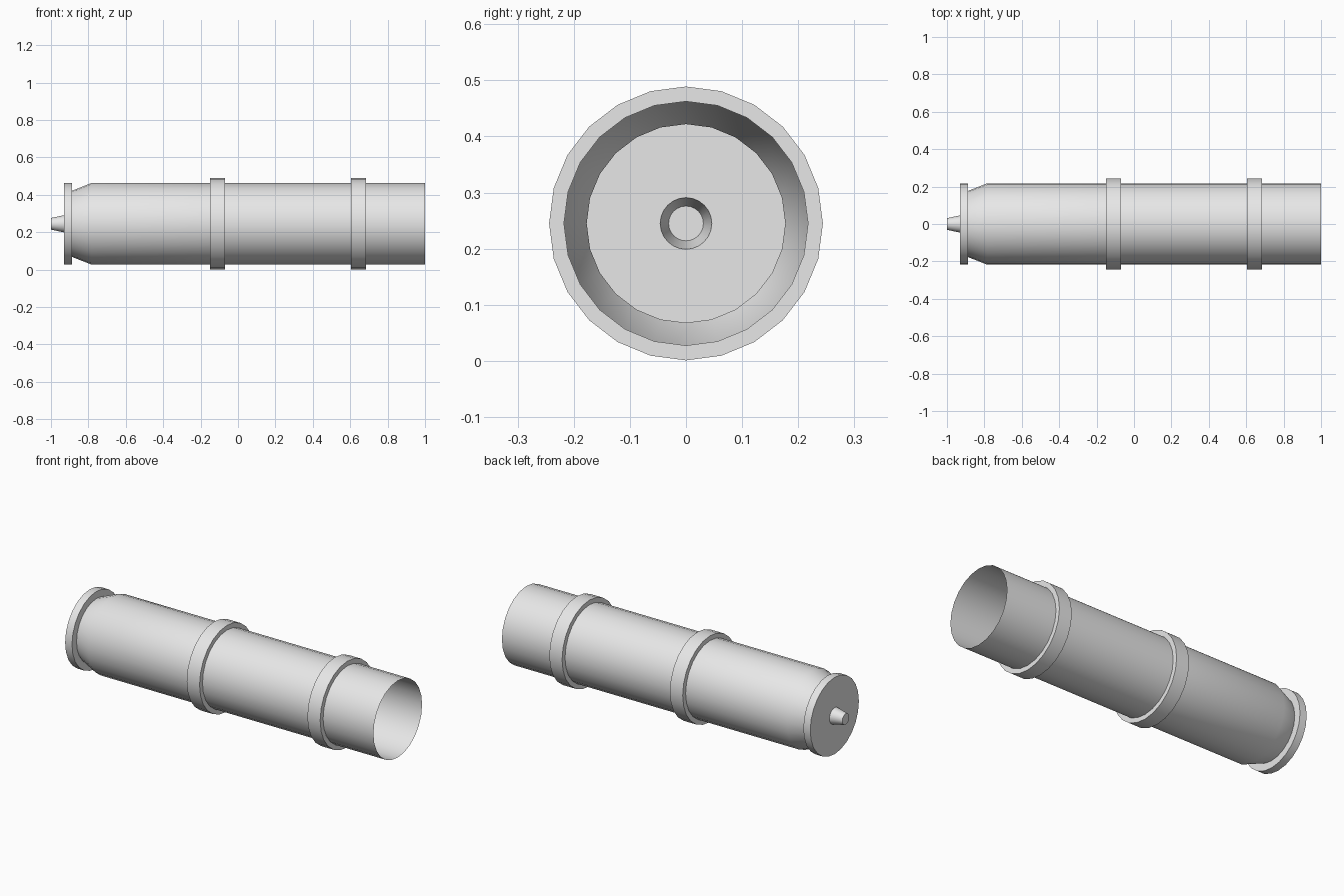
import bpy
import bmesh
from math import sin, cos, pi, radians

cube = bpy.data.objects.get("Cube")
if cube:
    bpy.data.objects.remove(cube, do_unlink=True)

SIDES = 24
AXIS_Z = 0.245
R_BODY, R_BAND, R_NECK = 0.2175, 0.244, 0.177

grey = bpy.data.materials.new("plain grey")
grey.use_nodes = True
grey.diffuse_color = (0.8, 0.8, 0.8, 1)
grey.node_tree.nodes["Principled BSDF"].inputs["Base Color"].default_value = (0.8, 0.8, 0.8, 1)


def lathe(name, profile, cap_start=False):
    """Turn (x, radius) points about the long axis into a thin open shell."""
    bm = bmesh.new()
    rings = []
    for x, r in profile:
        angles = [2 * pi * j / SIDES for j in range(SIDES)]
        rings.append([bm.verts.new((x, r * cos(a), r * sin(a))) for a in angles])
    for a, b in zip(rings, rings[1:]):
        for j in range(SIDES):
            k = (j + 1) % SIDES
            bm.faces.new((a[j], a[k], b[k], b[j]))
    if cap_start:
        bm.faces.new(rings[0][::-1])
    mesh = bpy.data.meshes.new(name)
    bm.to_mesh(mesh)
    bm.free()
    mesh.materials.append(grey)
    obj = bpy.data.objects.new(name, mesh)
    obj.location.z = AXIS_Z
    bpy.context.collection.objects.link(obj)
    bpy.ops.object.select_all(action="DESELECT")
    obj.select_set(True)
    bpy.context.view_layer.objects.active = obj
    bpy.ops.object.shade_smooth_by_angle(angle=radians(30))
    return obj


# Hollow tapered nozzle at the closed end
lathe("nozzle", [(-1.0, 0.031), (-0.93, 0.046)], cap_start=True)

# Base plate with its raised rim, ending at the neck
lathe("base_flange", [(-0.93, 0.046), (-0.93, R_BODY), (-0.887, R_BODY), (-0.887, R_NECK)])

# Raised bands, hollow like the rest of the shell
bands = {"middle_band": (-0.15, -0.07), "front_band": (0.605, 0.685)}
for name, (x0, x1) in bands.items():
    lathe(name, [(x0, R_BODY), (x0, R_BAND), (x1, R_BAND), (x1, R_BODY)])

# Barrel sections between the bands; the last one is open
lathe("rear_barrel", [(-0.887, R_NECK), (-0.785, R_BODY), (-0.15, R_BODY)])
lathe("middle_barrel", [(-0.07, R_BODY), (0.605, R_BODY)])
lathe("open_muzzle", [(0.685, R_BODY), (1.0, R_BODY)])
